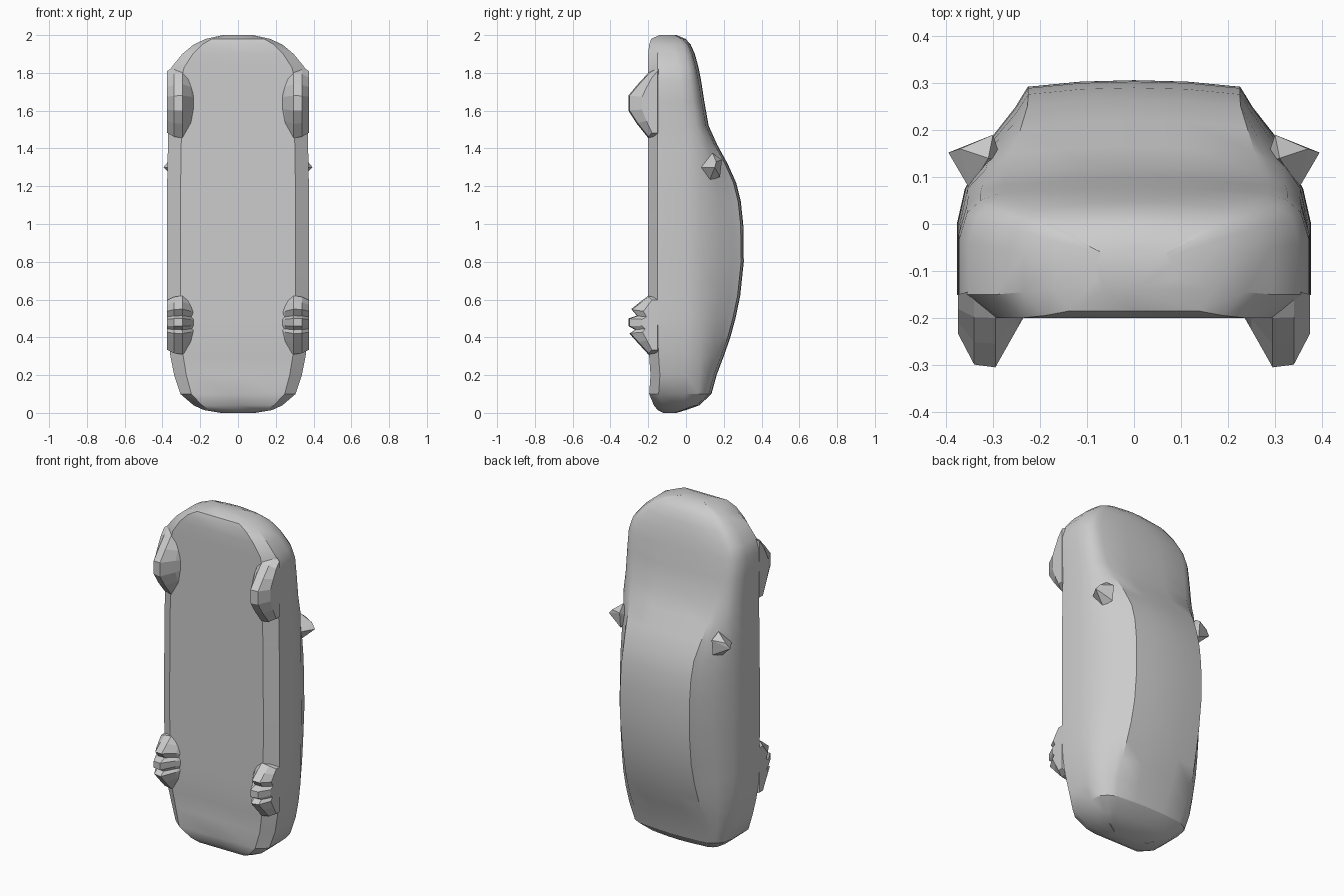
import bpy, bmesh, math

grey = bpy.data.materials.new("plain grey")
grey.diffuse_color = (0.604, 0.604, 0.604, 1)


def finish(name, bm, smooth=None):
    bmesh.ops.recalc_face_normals(bm, faces=bm.faces)
    mesh = bpy.data.meshes.new(name)
    bm.to_mesh(mesh)
    bm.free()
    mesh.materials.append(grey)
    obj = bpy.data.objects.new(name, mesh)
    bpy.context.collection.objects.link(obj)
    if smooth:
        bpy.ops.object.select_all(action='DESELECT')
        bpy.context.view_layer.objects.active = obj
        obj.select_set(True)
        bpy.ops.object.shade_smooth_by_angle(angle=math.radians(smooth))
    return obj


def loft(rings):
    bm = bmesh.new()
    loops = [[bm.verts.new(p) for p in ring] for ring in rings]
    n = len(loops[0])
    for a, b in zip(loops, loops[1:]):
        for i in range(n):
            j = (i + 1) % n
            bm.faces.new((a[i], a[j], b[j], b[i]))
    bm.faces.new(loops[0])
    bm.faces.new(loops[-1])
    return bm


# Car body standing on its tail: z, half width, roof y, floor y
stations = [
    (0.00, 0.09, -0.05, -0.12), (0.015, 0.18, 0.00, -0.15),
    (0.04, 0.235, 0.07, -0.17), (0.10, 0.305, 0.135, -0.195),
    (0.20, 0.338, 0.162, -0.188), (0.30, 0.358, 0.20, -0.195),
    (0.40, 0.37, 0.235, -0.20), (0.50, 0.375, 0.262, -0.20),
    (0.62, 0.375, 0.287, -0.20), (0.80, 0.377, 0.306, -0.20),
    (1.00, 0.376, 0.303, -0.20), (1.12, 0.375, 0.290, -0.20),
    (1.22, 0.375, 0.265, -0.20), (1.32, 0.373, 0.220, -0.20),
    (1.42, 0.371, 0.165, -0.20), (1.52, 0.370, 0.120, -0.20),
    (1.65, 0.373, 0.097, -0.20), (1.76, 0.372, 0.080, -0.20),
    (1.83, 0.352, 0.066, -0.20), (1.90, 0.295, 0.047, -0.20),
    (1.95, 0.235, 0.025, -0.195), (1.98, 0.17, -0.002, -0.185),
    (2.00, 0.08, -0.05, -0.14)]


def section(z, w, top, floor):
    h = top - floor
    belt = min(0.075, top - 0.2 * h)
    waist = min(0.0, top - 0.4 * h)
    sill = floor + min(0.05, 0.25 * h)
    cabin = min(1, max(0, (top - 0.09) / 0.18))
    r = 0.76 - 0.16 * cabin          # roof edge as a share of the width
    half = [(0.3 * w, top - 0.003), (r * w, top - 0.014),
            ((r + 0.07) * w, belt + 0.8 * (top - 0.014 - belt)),
            ((0.88 - 0.07 * cabin) * w, belt + 0.46 * (top - belt)),
            (0.955 * w, belt), (w, waist), (w, sill), (0.81 * w, floor)]
    pts = [(0, top)] + half + [(0, floor)] + [(-x, y) for x, y in reversed(half)]
    return [(x, y, z) for x, y in pts]


finish("car_body", loft([section(*s) for s in stations]), 32)

# Low-poly wheels: side outlines as (y, z)
front_outline = [(-0.14, 1.84), (-0.20, 1.80), (-0.255, 1.74), (-0.305, 1.68),
                 (-0.305, 1.60), (-0.26, 1.53), (-0.20, 1.455), (-0.14, 1.455)]
rear_outline = [(-0.14, 0.62), (-0.20, 0.62), (-0.24, 0.59), (-0.29, 0.55),
                (-0.26, 0.515), (-0.305, 0.50), (-0.305, 0.46), (-0.27, 0.44),
                (-0.30, 0.42), (-0.255, 0.37), (-0.20, 0.31), (-0.14, 0.31)]


def wheel(name, side, outline, zc):
    rings = []
    for x, depth, length in ((0.225, 0.15, 0.65), (0.25, 0.45, 0.85),
                             (0.295, 1.0, 1.0), (0.34, 0.96, 0.96), (0.375, 0.5, 0.85)):
        rings.append([(side * x, -0.16 + (y + 0.16) * depth, zc + (z - zc) * length)
                      for y, z in outline])
    finish(name, loft(rings))


def door_mirror(name, side):
    bm = bmesh.new()
    for x, y, z in ((0.395, 0.152, 1.30), (0.37, 0.16, 1.33), (0.35, 0.075, 1.30),
                    (0.31, 0.14, 1.375), (0.30, 0.18, 1.25), (0.32, 0.125, 1.23),
                    (0.30, 0.19, 1.34), (0.28, 0.13, 1.30)):
        bm.verts.new((side * x, y, z))
    bmesh.ops.convex_hull(bm, input=bm.verts)
    finish(name, bm)


for side, label in ((-1, "left"), (1, "right")):
    wheel("front_wheel_" + label, side, front_outline, 1.64)
    wheel("rear_wheel_" + label, side, rear_outline, 0.47)
    door_mirror("door_mirror_" + label, side)
